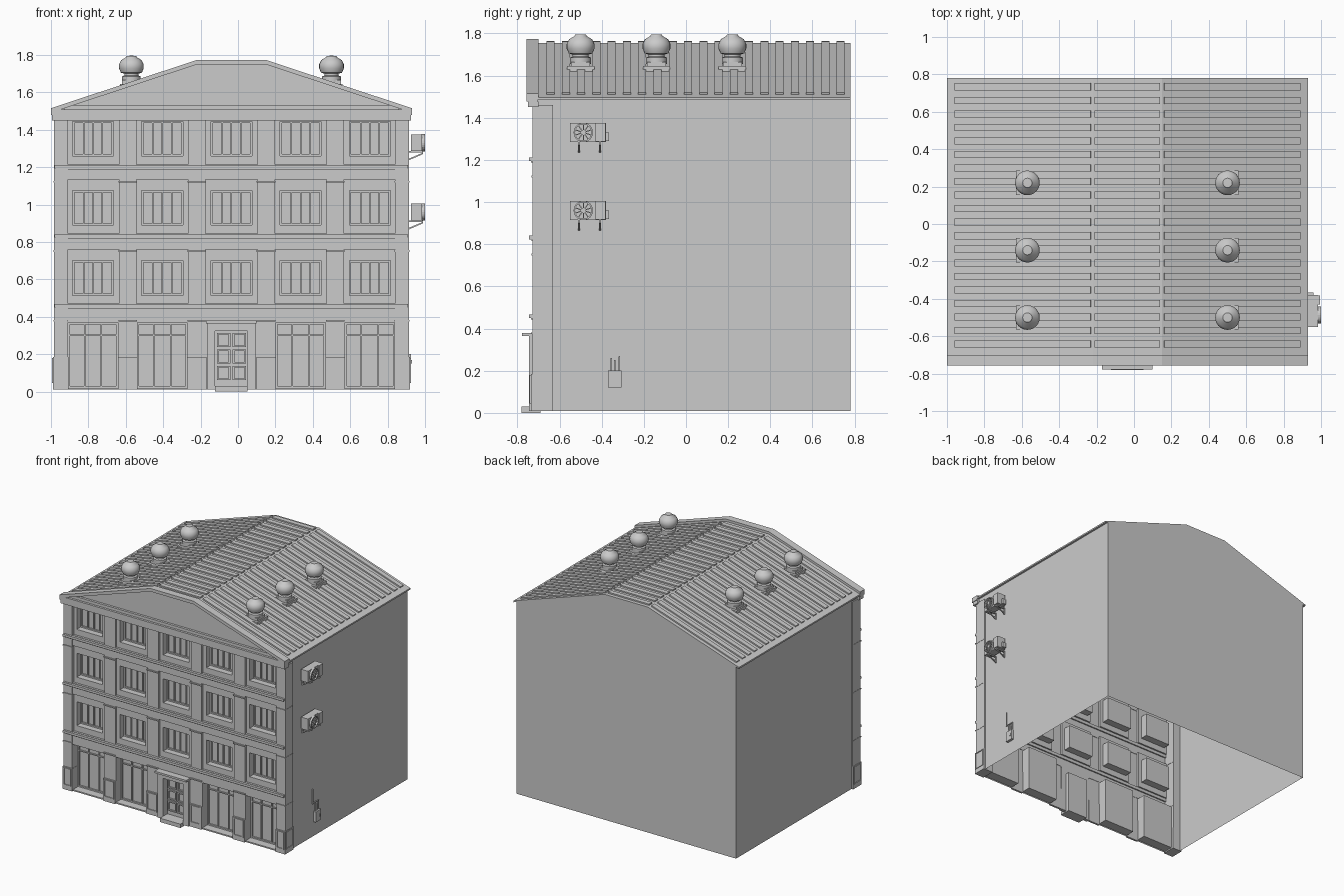
import bpy, bmesh, math
from mathutils import Matrix, Vector

cube = bpy.data.objects.get("Cube")
if cube:
    bpy.data.objects.remove(cube)

GREY = (0.6, 0.6, 0.6, 1)
mat = bpy.data.materials.new("plain_grey")
mat.use_nodes = True
mat.diffuse_color = GREY
mat.node_tree.nodes["Principled BSDF"].inputs["Base Color"].default_value = GREY

MID = -0.035                                   # middle of the building in x
BAYS = [MID + 0.37 * i for i in range(-2, 3)]
PIERS = [MID + 0.37 * (i + 0.5) for i in range(-2, 2)]
FLOORS = [0.47, 0.845, 1.215]


def finish(name, bm, smooth=False):
    mesh = bpy.data.meshes.new(name)
    bm.to_mesh(mesh)
    bm.free()
    mesh.materials.append(mat)
    ob = bpy.data.objects.new(name, mesh)
    bpy.context.collection.objects.link(ob)
    if smooth:
        bpy.ops.object.select_all(action='DESELECT')
        ob.select_set(True)
        bpy.context.view_layer.objects.active = ob
        bpy.ops.object.shade_smooth_by_angle(angle=math.radians(35))
    return ob


def box(bm, x0, x1, y0, y1, z0, z1):
    size = Matrix.Diagonal((x1 - x0, y1 - y0, z1 - z0, 1))
    mid = Matrix.Translation(((x0 + x1) / 2, (y0 + y1) / 2, (z0 + z1) / 2))
    bmesh.ops.create_cube(bm, size=1, matrix=mid @ size)


def prism(bm, pts, y0, y1):
    """Extrude an outline in x, z along y."""
    face = bm.faces.new([bm.verts.new((x, y0, z)) for x, z in pts])
    out = bmesh.ops.extrude_face_region(bm, geom=[face], use_keep_orig=True)
    new = [v for v in out["geom"] if isinstance(v, bmesh.types.BMVert)]
    bmesh.ops.translate(bm, verts=new, vec=(0, y1 - y0, 0))
    bmesh.ops.recalc_face_normals(bm, faces=bm.faces[:])


def lathe(bm, profile, place, steps=24):
    """Turn a radius, height profile around local z."""
    vs = [bm.verts.new((r, 0, h)) for r, h in profile]
    es = [bm.edges.new(p) for p in zip(vs, vs[1:])]
    out = bmesh.ops.spin(bm, geom=vs + es, axis=(0, 0, 1), cent=(0, 0, 0),
                         angle=math.tau, steps=steps, use_duplicate=False)
    seen = set(vs)
    for f in {f for v in vs for f in v.link_faces}:
        seen.update(f.verts)
    grow = list(seen)
    while grow:
        for e in grow.pop().link_edges:
            for v in e.verts:
                if v not in seen:
                    seen.add(v)
                    grow.append(v)
    bmesh.ops.transform(bm, matrix=place, verts=list(seen))
    bmesh.ops.remove_doubles(bm, verts=list(seen), dist=1e-5)
    bmesh.ops.recalc_face_normals(bm, faces=bm.faces[:])


def frame(bm, a0, a1, z0, z1, w, d0, d1, side=False):
    """Four bars around a rectangle, facing y, or x when side is set."""
    for p, q, r, s in ((a0, a0 + w, z0, z1), (a1 - w, a1, z0, z1),
                       (a0 + w, a1 - w, z0, z0 + w), (a0 + w, a1 - w, z1 - w, z1)):
        if side:
            box(bm, d0, d1, p, q, r, s)
        else:
            box(bm, p, q, d0, d1, r, s)


def relief(name, base, areas):
    """A front sheet whose rectangular areas lie at different depths."""
    xs = sorted({round(v, 4) for a in [base] + areas for v in a[:2]})
    zs = sorted({round(v, 4) for a in [base] + areas for v in a[2:4]})

    def depth(i, k):
        x, z = (xs[i] + xs[i + 1]) / 2, (zs[k] + zs[k + 1]) / 2
        return [a[4] for a in [base] + areas if a[0] < x < a[1] and a[2] < z < a[3]][-1]
    bm = bmesh.new()

    def quad(*pts):
        bm.faces.new([bm.verts.new(p) for p in pts])
    for i, (a, b) in enumerate(zip(xs, xs[1:])):
        for k, (c, d) in enumerate(zip(zs, zs[1:])):
            y = depth(i, k)
            quad((a, y, c), (b, y, c), (b, y, d), (a, y, d))
            if i + 2 < len(xs) and depth(i + 1, k) != y:
                n = depth(i + 1, k)
                quad((b, y, c), (b, n, c), (b, n, d), (b, y, d))
            if k + 2 < len(zs) and depth(i, k + 1) != y:
                n = depth(i, k + 1)
                quad((a, y, d), (b, y, d), (b, n, d), (a, n, d))
    bmesh.ops.remove_doubles(bm, verts=bm.verts[:], dist=1e-5)
    return finish(name, bm)


# Front wall with recessed bays, windows, shop fronts and doorway
areas = []
for x in BAYS:
    for z in FLOORS:
        areas.append((x - 0.138, x + 0.138, z, min(z + 0.29, 1.45), -0.708))
        areas.append((x - 0.11, x + 0.11, z + 0.045, z + 0.23, -0.65))
    if x != MID:
        areas.append((x - 0.133, x + 0.133, 0.02, 0.37, -0.65))
areas.append((MID - 0.087, MID + 0.087, 0.03, 0.325, -0.69))
relief("front_wall", (-0.975, 0.905, 0.01, 1.5, -0.725), areas)

# Side and back walls, open underneath
bm = bmesh.new()
L, R, F, B = -0.975, 0.905, -0.725, 0.78
for pts in ([(R, F, .01), (R, B, .01), (R, B, 1.5), (R, F, 1.5)],
            [(L, B, .01), (L, F, .01), (L, F, 1.5), (L, B, 1.5)],
            [(R, B, .01), (L, B, .01), (L, B, 1.5), (-0.22, B, 1.75), (0.15, B, 1.75), (R, B, 1.5)]):
    bm.faces.new([bm.verts.new(p) for p in pts])
finish("side_and_back_walls", bm)

# Window bars
bm = bmesh.new()
for x in BAYS:
    for z in FLOORS:
        frame(bm, x - 0.11, x + 0.11, z + 0.045, z + 0.23, 0.01, -0.662, -0.65)
        for dx in (-0.05, 0, 0.05):
            box(bm, x + dx - 0.004, x + dx + 0.004, -0.66, -0.65, z + 0.05, z + 0.225)
    if x != MID:
        frame(bm, x - 0.133, x + 0.133, 0.02, 0.37, 0.01, -0.662, -0.65)
        box(bm, x - 0.13, x + 0.13, -0.66, -0.65, 0.296, 0.304)
        for dx in (-0.045, 0.045):
            box(bm, x + dx - 0.004, x + dx + 0.004, -0.66, -0.65, 0.02, 0.37)
finish("window_bars", bm)

# Corner pilasters, pier bands and bordered pedestals
bm = bmesh.new()
piers = [(x - 0.048, x + 0.048) for x in PIERS] + [(-0.985, -0.91), (0.84, 0.915)]
for a, b in piers:
    corner = b - a < 0.08
    back = -0.632 if corner else -0.72
    if corner:
        box(bm, a, b, -0.728, back, 0.01, 1.46)
    for z in (0.38, 0.752, 1.122):
        box(bm, a - 0.002, b + 0.002, -0.734, back - 0.002, z - 0.005, z + 0.004)
    box(bm, a - 0.004, b + 0.004, -0.736, back, 0.01, 0.185)
    frame(bm, a + 0.006, b - 0.006, 0.045, 0.18, 0.007, -0.742, -0.735)
for x0, x1 in ((0.918, 0.924), (-0.994, -0.988)):
    frame(bm, -0.727, -0.64, 0.045, 0.18, 0.007, x0, x1, side=True)
finish("pilasters", bm)

# Storey ledges
bm = bmesh.new()
for z in (0.458, 0.832, 1.203):
    box(bm, -0.98, 0.91, -0.744, -0.715, z - 0.009, z + 0.009)
    box(bm, -0.975, 0.905, -0.736, -0.715, z - 0.015, z - 0.009)
finish("storey_ledges", bm)

# Door: surround, canopy, step and six framed panes
bm = bmesh.new()
for s in (-1, 1):
    a, b = sorted((MID + s * 0.087, MID + s * 0.132))
    box(bm, a, b, -0.745, -0.72, 0.01, 0.365)
box(bm, MID - 0.132, MID + 0.132, -0.745, -0.72, 0.325, 0.365)
box(bm, MID - 0.135, MID + 0.135, -0.777, -0.72, 0.365, 0.38)
box(bm, MID - 0.087, MID + 0.087, -0.78, -0.69, 0, 0.03)
for dx in (-0.042, 0.042):
    for z in (0.062, 0.15, 0.238):
        frame(bm, MID + dx - 0.036, MID + dx + 0.036, z, z + 0.075, 0.009, -0.702, -0.69)
finish("front_door", bm)

# Roof sheet
SLOPE = [(-1.0, 1.497), (-0.22, 1.755), (0.15, 1.755), (0.93, 1.497)]


def band(low, high):
    return [(x, z + high) for x, z in SLOPE] + [(x, z + low) for x, z in reversed(SLOPE)]


bm = bmesh.new()
prism(bm, band(-0.012, 0), -0.72, B)
finish("roof", bm)

# Roof ribs, twenty rows on each of the three planes
bm = bmesh.new()
for p, q in zip(SLOPE, SLOPE[1:]):
    p, q = Vector(p), Vector(q)
    along = (q - p).normalized()
    up = Vector((-along.y, along.x)) * 0.01
    a = p + along * (0.045 if p.x < -0.9 else 0.01)
    b = q - along * (0.045 if q.x > 0.9 else 0.01)
    for i in range(20):
        y = -0.642 + i * 0.0724
        prism(bm, [a - up * 0.3, b - up * 0.3, b + up, a + up], y - 0.019, y + 0.019)
finish("roof_ribs", bm)

# Gable: raised rake, recessed panel and cornice
bm = bmesh.new()
prism(bm, band(-0.006, 0.018), -0.757, -0.70)
prism(bm, SLOPE, -0.722, -0.705)
box(bm, -1.0, 0.93, -0.757, -0.705, 1.478, 1.508)
box(bm, -0.995, 0.925, -0.75, -0.7, 1.45, 1.478)
box(bm, -0.93, 0.86, -0.74, -0.71, 1.508, 1.53)
finish("gable", bm)

# Turning roof vents
VENT = [(0.05, 1.655), (0.05, 1.685), (0.038, 1.69), (0.038, 1.7), (0.056, 1.705), (0.066, 1.728),
        (0.066, 1.75), (0.055, 1.772), (0.03, 1.787), (0.025, 1.795), (0, 1.796)]
bm = bmesh.new()
for x in (-0.57, 0.5):
    for y in (-0.5, -0.14, 0.22):
        box(bm, x - 0.06, x + 0.06, y - 0.065, y + 0.065, 1.605, 1.645)
        box(bm, x - 0.05, x + 0.05, y - 0.045, y + 0.045, 1.64, 1.665)
        lathe(bm, VENT, Matrix.Translation((x, y, 0)))
finish("roof_vents", bm, smooth=True)

# Wall cooling units with fan, side cover and sloping brackets
bm = bmesh.new()
for z in (0.96, 1.33):
    box(bm, 0.925, 0.985, -0.55, -0.38, z - 0.045, z + 0.045)
    box(bm, 0.985, 0.995, -0.43, -0.382, z - 0.042, z + 0.045)
    box(bm, 0.93, 0.96, -0.38, -0.365, z - 0.04, z)
    turn = Matrix.Translation((0.985, -0.487, z)) @ Matrix.Rotation(math.pi / 2, 4, 'Y')
    lathe(bm, [(0.046, -0.003), (0.046, 0.015), (0.039, 0.015), (0.039, -0.003)], turn)
    lathe(bm, [(0.013, -0.003), (0.013, 0.012), (0, 0.012)], turn, 12)
    for i in range(10):
        arm = turn @ Matrix.Rotation(math.tau * i / 10, 4, 'Z') @ Matrix.Translation((0.026, 0, 0.006))
        bmesh.ops.create_cube(bm, size=1, matrix=arm @ Matrix.Diagonal((0.03, 0.005, 0.006, 1)))
    for y in (-0.508, -0.408):
        box(bm, 0.9, 0.99, y - 0.005, y + 0.005, z - 0.053, z - 0.045)
        prism(bm, [(0.905, z - 0.097), (0.99, z - 0.06), (0.99, z - 0.052), (0.905, z - 0.088)],
              y - 0.004, y + 0.004)
        box(bm, 0.904, 0.912, y - 0.005, y + 0.005, z - 0.097, z - 0.045)
finish("cooling_units", bm)

# Meter box with conduits
bm = bmesh.new()
box(bm, 0.9, 0.925, -0.37, -0.305, 0.12, 0.2)
box(bm, 0.924, 0.93, -0.325, -0.315, 0.15, 0.17)
for y, top in ((-0.355, 0.26), (-0.338, 0.25), (-0.316, 0.27)):
    box(bm, 0.904, 0.914, y - 0.004, y + 0.004, 0.2, top)
box(bm, 0.904, 0.912, -0.388, -0.312, 0.264, 0.271)
box(bm, 0.904, 0.912, -0.388, -0.381, 0.264, 0.38)
finish("meter_box", bm)
